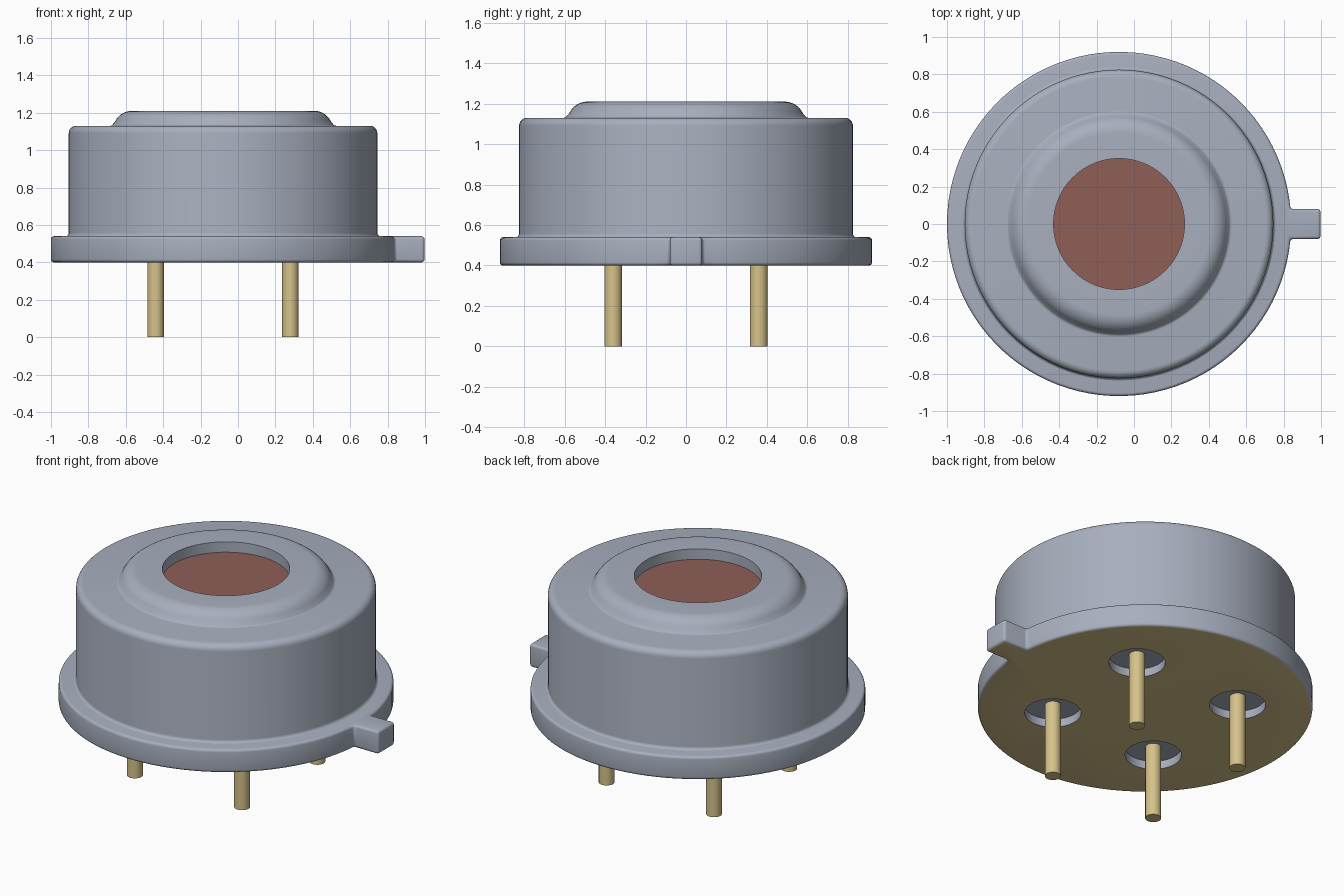
import bpy, bmesh, math
from math import sin, cos, pi

if "Cube" in bpy.data.objects:
    bpy.data.objects.remove(bpy.data.objects["Cube"], do_unlink=True)

CX = -0.08          # axis of the round parts
SEG = 96


def material(name, rgb):
    m = bpy.data.materials.new(name)
    m.use_nodes = True
    m.diffuse_color = (*rgb, 1)
    m.node_tree.nodes["Principled BSDF"].inputs["Base Color"].default_value = (*rgb, 1)
    return m


steel = material("steel grey", (0.39, 0.43, 0.515))
gold = material("pale gold", (0.67, 0.54, 0.255))
red = material("dull red", (0.275, 0.112, 0.095))


def make(name, bm, *mats):
    bmesh.ops.recalc_face_normals(bm, faces=bm.faces)
    me = bpy.data.meshes.new(name)
    bm.to_mesh(me)
    bm.free()
    ob = bpy.data.objects.new(name, me)
    bpy.context.collection.objects.link(ob)
    for m in mats:
        me.materials.append(m)
    return ob


def activate(ob):
    bpy.ops.object.select_all(action='DESELECT')
    ob.select_set(True)
    bpy.context.view_layer.objects.active = ob


def smooth(ob):
    activate(ob)
    bpy.ops.object.shade_smooth_by_angle(angle=math.radians(35))


def cylinder(name, x, y, r, z0, z1, mat, seg=32):
    bm = bmesh.new()
    bmesh.ops.create_cone(bm, cap_ends=True, segments=seg, radius1=r, radius2=r, depth=z1 - z0)
    bmesh.ops.translate(bm, vec=(x, y, (z0 + z1) / 2), verts=bm.verts)
    return make(name, bm, mat)


def arc(r, z, rad, a0, a1, n=6):
    """Points of a fillet in the (radius, height) plane, angles in degrees."""
    angles = [math.radians(a0 + (a1 - a0) * i / n) for i in range(n + 1)]
    return [(r + rad * cos(a), z + rad * sin(a)) for a in angles]


# Can: turned profile with foot fillet, rounded shoulder, raised lip and opening
profile = (arc(0.845, 0.558, 0.02, 270, 180)
           + arc(0.785, 1.09, 0.04, 0, 90)
           + arc(0.605, 1.15, 0.02, 270, 205, 4)
           + arc(0.487, 1.11, 0.1, 24, 90, 8)
           + [(0.35, 1.21), (0.35, 1.147)])
bm = bmesh.new()
rings = [[bm.verts.new((CX + r * cos(2 * pi * i / SEG), r * sin(2 * pi * i / SEG), z))
          for i in range(SEG)] for r, z in profile]
for a, b in zip(rings, rings[1:]):
    for i in range(SEG):
        j = (i + 1) % SEG
        bm.faces.new((a[i], a[j], b[j], b[i]))
can = make("can", bm, steel)
# keep the open shell facing outwards
if can.data.polygons[SEG * 6].normal.dot(can.data.polygons[SEG * 6].center) < 0:
    can.data.flip_normals()
smooth(can)

# Window at the bottom of the opening
bm = bmesh.new()
bmesh.ops.create_circle(bm, cap_ends=True, segments=SEG, radius=0.35)
bmesh.ops.translate(bm, vec=(CX, 0, 1.147), verts=bm.verts)
window = make("window", bm, red)
if window.data.polygons[0].normal.z < 0:
    window.data.flip_normals()

# Flange with locating tab
R, TAB, Z0, Z1 = 0.92, 0.08, 0.40, 0.54
start = math.asin(TAB / R)
outline = [(CX + R * cos(a), R * sin(a)) for a in
           [start + (2 * pi - 2 * start) * i / SEG for i in range(SEG + 1)]]
outline += [(0.997, -TAB), (0.997, TAB)]
bm = bmesh.new()
base = bm.faces.new([bm.verts.new((x, y, Z0)) for x, y in outline])
ext = bmesh.ops.extrude_face_region(bm, geom=[base], use_keep_orig=True)
bmesh.ops.translate(bm, vec=(0, 0, Z1 - Z0),
                    verts=[v for v in ext["geom"] if isinstance(v, bmesh.types.BMVert)])
flange = make("flange", bm, steel, gold)
bevel = flange.modifiers.new("rounded edges", 'BEVEL')
bevel.width, bevel.segments = 0.016, 4
bevel.limit_method, bevel.angle_limit = 'ANGLE', math.radians(35)
activate(flange)
bpy.ops.object.modifier_apply(modifier=bevel.name)

# Four lead pins, each in a round recess under the flange
for side, sx in (("left", 1), ("right", -1)):
    for end, sy in (("front", -1), ("back", 1)):
        x, y = CX + 0.36 * sx, 0.36 * sy
        smooth(cylinder(f"pin_{end}_{side}", x, y, 0.044, 0, 0.47, gold))
        cutter = cylinder("recess_cutter", x, y, 0.155, 0.3, 0.45, steel, 48)
        cutter.hide_render = True
        cut = flange.modifiers.new("recess", 'BOOLEAN')
        cut.operation, cut.solver, cut.object = 'DIFFERENCE', 'EXACT', cutter
        activate(flange)
        bpy.ops.object.modifier_apply(modifier=cut.name)
        bpy.data.objects.remove(cutter, do_unlink=True)

# Flat underside is gold, everything else steel
for p in flange.data.polygons:
    p.material_index = int(p.normal.z < -0.98 and p.center.z < Z0 + 0.002)
smooth(flange)
